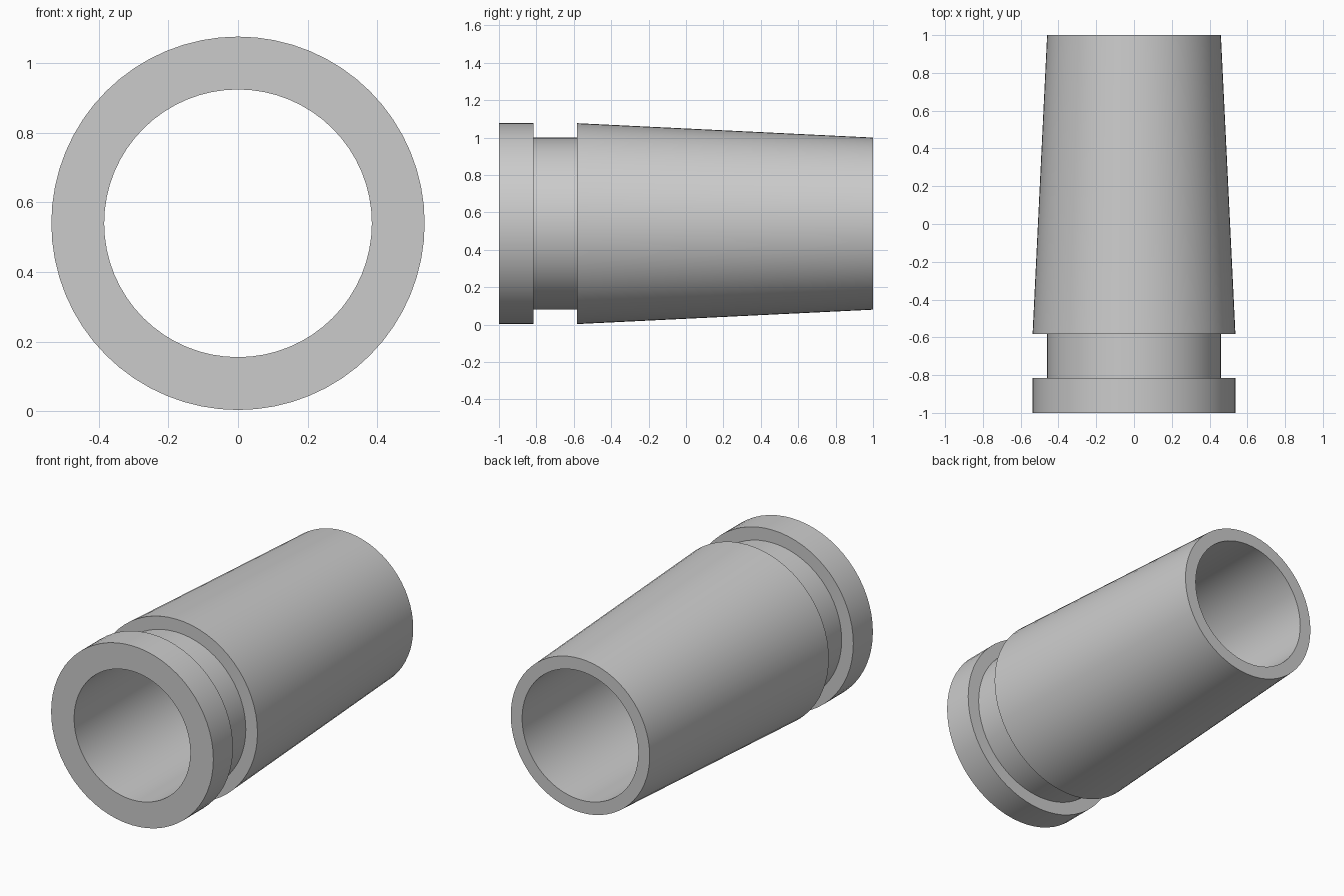
import bpy, bmesh, math

cube = bpy.data.objects.get("Cube")
if cube:
    bpy.data.objects.remove(cube, do_unlink=True)

SIDES = 64
AXIS_Z = 0.54

# Plain grey material
grey = bpy.data.materials.new("plain grey")
grey.use_nodes = True
colour = (0.6, 0.6, 0.6, 1)
grey.diffuse_color = colour
grey.node_tree.nodes["Principled BSDF"].inputs["Base Color"].default_value = colour

# Closed wall section as (y, radius): front collar, groove, tapered body, bore
FRONT, BACK, BORE = -1.0, 1.0, 0.385
COLLAR, NECK = 0.537, 0.46
section = [(FRONT, BORE), (FRONT, COLLAR), (-0.815, COLLAR), (-0.815, NECK),
           (-0.583, NECK), (-0.583, COLLAR), (BACK, NECK), (BACK, BORE)]

# Revolve the section around the y axis
bm = bmesh.new()
rings = []
for i in range(SIDES):
    a = math.tau * i / SIDES
    rings.append([bm.verts.new((r * math.cos(a), y, r * math.sin(a))) for y, r in section])
for i in range(SIDES):
    here, after = rings[i], rings[(i + 1) % SIDES]
    for j in range(len(section)):
        k = (j + 1) % len(section)
        bm.faces.new((here[j], here[k], after[k], after[j]))
bmesh.ops.recalc_face_normals(bm, faces=bm.faces)

mesh = bpy.data.meshes.new("tapered_sleeve")
bm.to_mesh(mesh)
bm.free()
mesh.materials.append(grey)
sleeve = bpy.data.objects.new("tapered_sleeve", mesh)
sleeve.location.z = AXIS_Z
bpy.context.collection.objects.link(sleeve)

# Smooth round walls, sharp rims
bpy.context.view_layer.objects.active = sleeve
sleeve.select_set(True)
bpy.ops.object.shade_smooth_by_angle(angle=math.radians(30))
